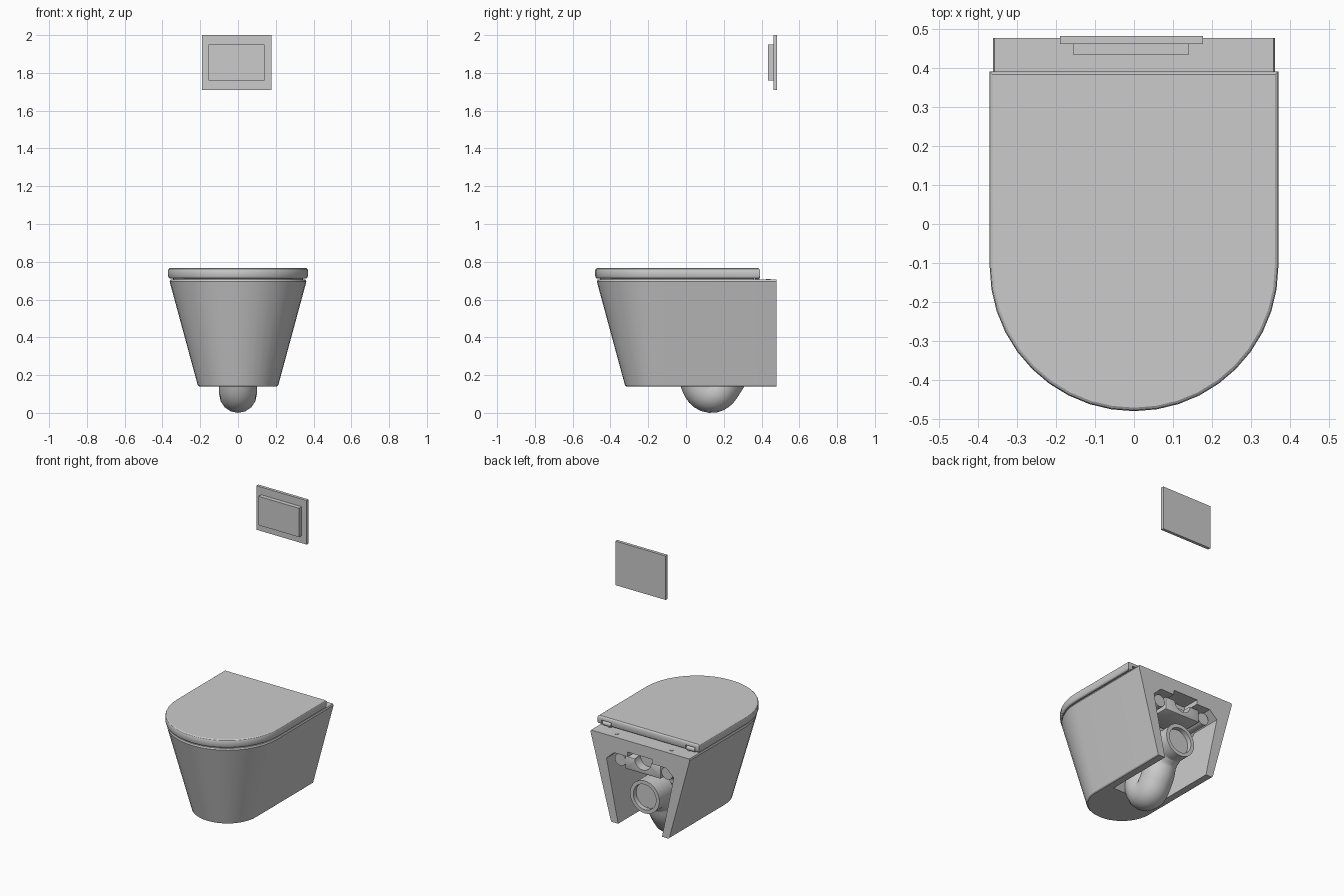
import bpy, bmesh, math
from mathutils import Matrix

if "Cube" in bpy.data.objects:
    bpy.data.objects.remove(bpy.data.objects["Cube"])

N = 20  # segments around the rounded front


def make(name, bm, angle=30):
    bmesh.ops.recalc_face_normals(bm, faces=bm.faces)
    me = bpy.data.meshes.new(name)
    bm.to_mesh(me)
    bm.free()
    ob = bpy.data.objects.new(name, me)
    bpy.context.collection.objects.link(ob)
    smooth(ob, angle)
    return ob


def activate(ob):
    bpy.ops.object.select_all(action='DESELECT')
    ob.select_set(True)
    bpy.context.view_layer.objects.active = ob


def smooth(ob, angle=30):
    activate(ob)
    bpy.ops.object.shade_smooth_by_angle(angle=math.radians(angle))


def d_shape(z, hw, back, cy=-0.11):
    """Straight back and sides, semicircular front."""
    pts = [(hw, back, z)]
    for i in range(N + 1):
        a = math.pi * i / N
        pts.append((hw * math.cos(a), cy - hw * math.sin(a), z))
    return pts + [(-hw, back, z)]


def rect(z, hw, y0, y1):
    return [(hw, y1, z), (hw, y0, z), (-hw, y0, z), (-hw, y1, z)]


def loft(name, sections):
    bm = bmesh.new()
    rings = [[bm.verts.new(p) for p in s] for s in sections]
    n = len(rings[0])
    for a, b in zip(rings, rings[1:]):
        for i in range(n):
            j = (i + 1) % n
            bm.faces.new((a[i], a[j], b[j], b[i]))
    bm.faces.new(rings[0])
    bm.faces.new(rings[-1])
    return make(name, bm)


def box(name, x0, x1, y0, y1, z0, z1, bevel=0):
    bm = bmesh.new()
    bmesh.ops.create_cube(bm, size=1, matrix=Matrix.Translation(
        ((x0 + x1) / 2, (y0 + y1) / 2, (z0 + z1) / 2)) @ Matrix.Diagonal((x1 - x0, y1 - y0, z1 - z0, 1)))
    if bevel:
        bmesh.ops.bevel(bm, geom=bm.edges[:], offset=bevel, segments=2, affect='EDGES', profile=0.5)
    return make(name, bm)


def cylinder(name, loc, r, depth, axis='Z', seg=24):
    rot = {'Z': Matrix(), 'X': Matrix.Rotation(math.pi / 2, 4, 'Y'),
           'Y': Matrix.Rotation(math.pi / 2, 4, 'X')}[axis]
    bm = bmesh.new()
    bmesh.ops.create_cone(bm, cap_ends=True, segments=seg, radius1=r, radius2=r, depth=depth,
                          matrix=Matrix.Translation(loc) @ rot)
    return make(name, bm)


def cut(ob, *cutters):
    for c in cutters:
        m = ob.modifiers.new("cut", 'BOOLEAN')
        m.operation, m.solver, m.object = 'DIFFERENCE', 'EXACT', c
        # keep the cut ahead of the smoothing modifier
        activate(ob)
        bpy.ops.object.modifier_move_to_index(modifier=m.name, index=0)
        bpy.ops.object.modifier_apply(modifier=m.name)
        bpy.data.objects.remove(c)
    smooth(ob)


# Bowl body: tapered shell, basin on top, service opening at back and below
body = loft("bowl_body", [
    d_shape(0.14, 0.206, 0.478), d_shape(0.146, 0.213, 0.478),
    d_shape(0.695, 0.362, 0.478), d_shape(0.705, 0.358, 0.478)])
basin = loft("basin_cutter", [
    d_shape(0.30, 0.10, -0.06, -0.12), d_shape(0.50, 0.22, 0.08), d_shape(0.75, 0.28, 0.20)])
void = loft("service_cutter", [
    rect(0.10, 0.15, -0.01, 0.6), rect(0.14, 0.16, 0.0, 0.6),
    rect(0.55, 0.245, 0.27, 0.6), rect(0.60, 0.19, 0.30, 0.6)])
notch = box("notch_cutter", -0.09, 0.09, 0.36, 0.6, 0.57, 0.63)
cut(body, basin, void, notch)

# Seat ring under the lid
seat = loft("seat", [d_shape(0.703, 0.345, 0.36), d_shape(0.716, 0.345, 0.36)])
cut(seat, loft("seat_cutter", [d_shape(0.69, 0.25, 0.18), d_shape(0.73, 0.25, 0.18)]))

# Lid with softened rim and hinge pockets
lid = loft("lid", [
    d_shape(0.711, 0.360, 0.380), d_shape(0.716, 0.367, 0.388), d_shape(0.725, 0.371, 0.392),
    d_shape(0.755, 0.371, 0.392), d_shape(0.762, 0.368, 0.389), d_shape(0.766, 0.362, 0.384)])
cut(lid, *[box("pocket_cutter", s * 0.305 - 0.035, s * 0.305 + 0.035, 0.35, 0.45, 0.69, 0.742)
           for s in (-1, 1)])

# Hinges and screw caps
for s, side in ((1, "right"), (-1, "left")):
    cylinder("hinge_barrel_" + side, (s * 0.305, 0.376, 0.722), 0.016, 0.06, 'X')
    cylinder("hinge_post_" + side, (s * 0.29, 0.376, 0.712), 0.012, 0.02)
    cylinder("screw_cap_" + side, (s * 0.20, 0.435, 0.705), 0.012, 0.006)

# Trap: bent pipe below the bowl
cu = bpy.data.curves.new("trap", 'CURVE')
cu.dimensions = '3D'
cu.bevel_depth, cu.bevel_resolution, cu.resolution_u = 0.1, 6, 8
cu.use_fill_caps = True
path = [(0.05, 0.34), (0.06, 0.19), (0.13, 0.10), (0.21, 0.17), (0.25, 0.27), (0.34, 0.34)]
sp = cu.splines.new('BEZIER')
sp.bezier_points.add(len(path) - 1)
for bp, (y, z) in zip(sp.bezier_points, path):
    bp.co = (0, y, z)
    bp.handle_left_type = bp.handle_right_type = 'AUTO'
trap = bpy.data.objects.new("trap", cu)
bpy.context.collection.objects.link(trap)
activate(trap)
bpy.ops.object.convert(target='MESH')
smooth(bpy.context.object, 40)

# Outlet collar with a recessed mouth
outlet = cylinder("outlet_collar", (0, 0.355, 0.34), 0.107, 0.15, 'Y', 32)
cut(outlet, cylinder("mouth_cutter", (0, 0.43, 0.34), 0.083, 0.06, 'Y', 32))

# Flush inlet block with side fixing sleeves
inlet = box("inlet_block", -0.13, 0.13, 0.25, 0.45, 0.50, 0.585, 0.008)
cut(inlet, cylinder("inlet_cutter", (0, 0.45, 0.585), 0.06, 0.12, 'Y'))
for s, side in ((1, "right"), (-1, "left")):
    cylinder("fixing_sleeve_" + side, (s * 0.17, 0.36, 0.545), 0.04, 0.16, 'Y')

# Wall flush plate and button
box("flush_plate", -0.19, 0.177, 0.463, 0.483, 1.71, 2.0)
box("flush_button", -0.155, 0.14, 0.435, 0.465, 1.76, 1.95)
